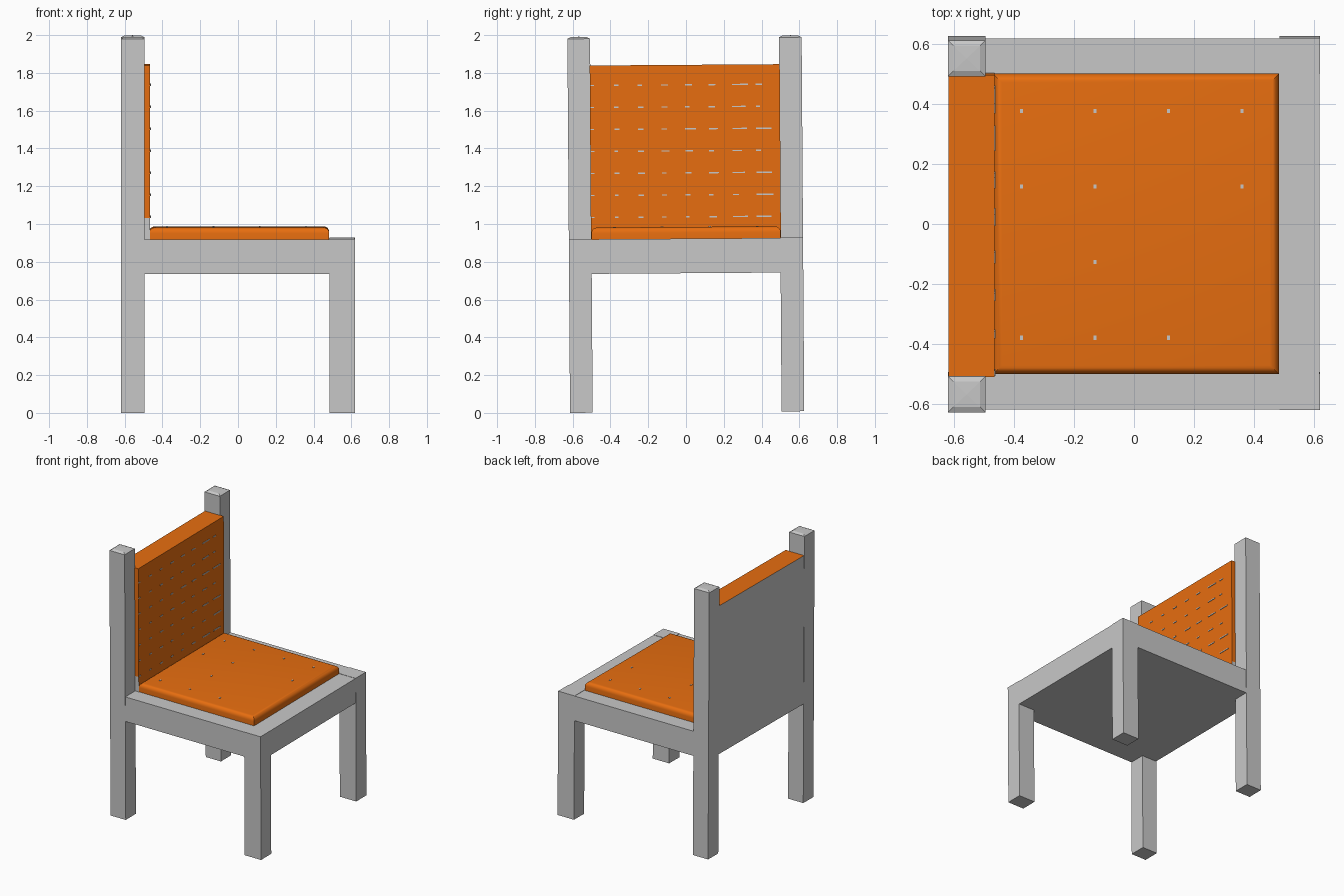
import bpy, bmesh, random
from mathutils import Matrix

if "Cube" in bpy.data.objects:
    bpy.data.objects.remove(bpy.data.objects["Cube"])

random.seed(4)
# the whole chair leans very slightly sideways
TILT = Matrix.Translation((0, 0.006, 0.0045)) @ Matrix.Rotation(0.007, 4, 'X')


def material(name, rgb):
    m = bpy.data.materials.new(name)
    m.diffuse_color = (*rgb, 1)
    m.use_nodes = True
    m.node_tree.nodes["Principled BSDF"].inputs["Base Color"].default_value = m.diffuse_color
    return m


GREY = material("grey frame", (0.58, 0.58, 0.58))
ORANGE = material("orange fabric", (0.8, 0.155, 0.005))


def add_box(bm, x0, x1, y0, y1, z0, z1):
    m = Matrix.Translation(((x0 + x1) / 2, (y0 + y1) / 2, (z0 + z1) / 2)) \
        @ Matrix.Diagonal((x1 - x0, y1 - y0, z1 - z0, 1))
    bmesh.ops.create_cube(bm, size=1, matrix=m)


def finish(bm, name, mats):
    bm.transform(TILT)
    me = bpy.data.meshes.new(name)
    bm.to_mesh(me)
    bm.free()
    ob = bpy.data.objects.new(name, me)
    bpy.context.collection.objects.link(ob)
    for m in mats:
        me.materials.append(m)
    return ob


def box(name, dims, mats):
    bm = bmesh.new()
    add_box(bm, *dims)
    return finish(bm, name, mats)


# rear posts with softly crowned tops, and front legs
for side, y0, y1 in (("right", -0.62, -0.5), ("left", 0.5, 0.62)):
    bm = bmesh.new()
    add_box(bm, -0.62, -0.495, y0, y1, 0, 1.98)
    bm.normal_update()
    top = [f for f in bm.faces if f.normal.z > 0.9]
    bmesh.ops.inset_region(bm, faces=top, thickness=0.025, depth=0.009)
    bm.normal_update()
    bmesh.ops.poke(bm, faces=top, offset=0.002)
    finish(bm, side + "_back_post", [GREY])
    box(side + "_front_leg", (0.485, 0.62, y0, y1, 0, 0.92), [GREY])

# solid seat frame
box("seat_frame", (-0.618, 0.618, -0.618, 0.618, 0.735, 0.918), [GREY])

# seat cushion with rounded upper edges
bm = bmesh.new()
add_box(bm, -0.47, 0.483, -0.5, 0.502, 0.91, 0.98)
edges = [e for e in bm.edges if all(v.co.z > 0.95 for v in e.verts)]
bmesh.ops.bevel(bm, geom=edges, offset=0.03, segments=5, profile=0.5, affect='EDGES')
ob = finish(bm, "seat_cushion", [ORANGE])
bpy.context.view_layer.objects.active = ob
ob.select_set(True)
bpy.ops.object.shade_smooth_by_angle(angle=0.6)

# padded backrest: grey rear and lower sides, orange elsewhere
bm = bmesh.new()
add_box(bm, -0.618, -0.465, -0.503, 0.503, 0.9, 1.838)
bmesh.ops.bisect_plane(bm, geom=bm.verts[:] + bm.edges[:] + bm.faces[:],
                       plane_co=(0, 0, 1.03), plane_no=(0, 0, 1))
bm.normal_update()
for f in bm.faces:
    low_side = abs(f.normal.y) > 0.9 and f.calc_center_median().z < 1.03
    f.material_index = 1 if f.normal.x < -0.9 or low_side else 0
finish(bm, "backrest", [ORANGE, GREY])

# stitches on the backrest, longer towards one side
bm = bmesh.new()
for row in range(7):
    z = 1.03 + row * 0.1165
    for col in range(8):
        y = -0.5 + col * 0.125
        length = 0.018 + random.random() * 0.011 * col
        add_box(bm, -0.47, -0.461, y, min(y + length, 0.5), z, z + 0.007)
finish(bm, "backrest_stitches", [GREY])

# small tufting dots on the seat
bm = bmesh.new()
for i in range(4):
    for j in range(4):
        if (i, j) in {(2, 2), (0, 1), (2, 1), (3, 1), (3, 0)}:
            continue
        x, y = -0.375 + i * 0.245, -0.378 + j * 0.252
        add_box(bm, x - 0.005, x + 0.005, y - 0.007, y + 0.007, 0.975, 0.983)
finish(bm, "seat_tufts", [GREY])
